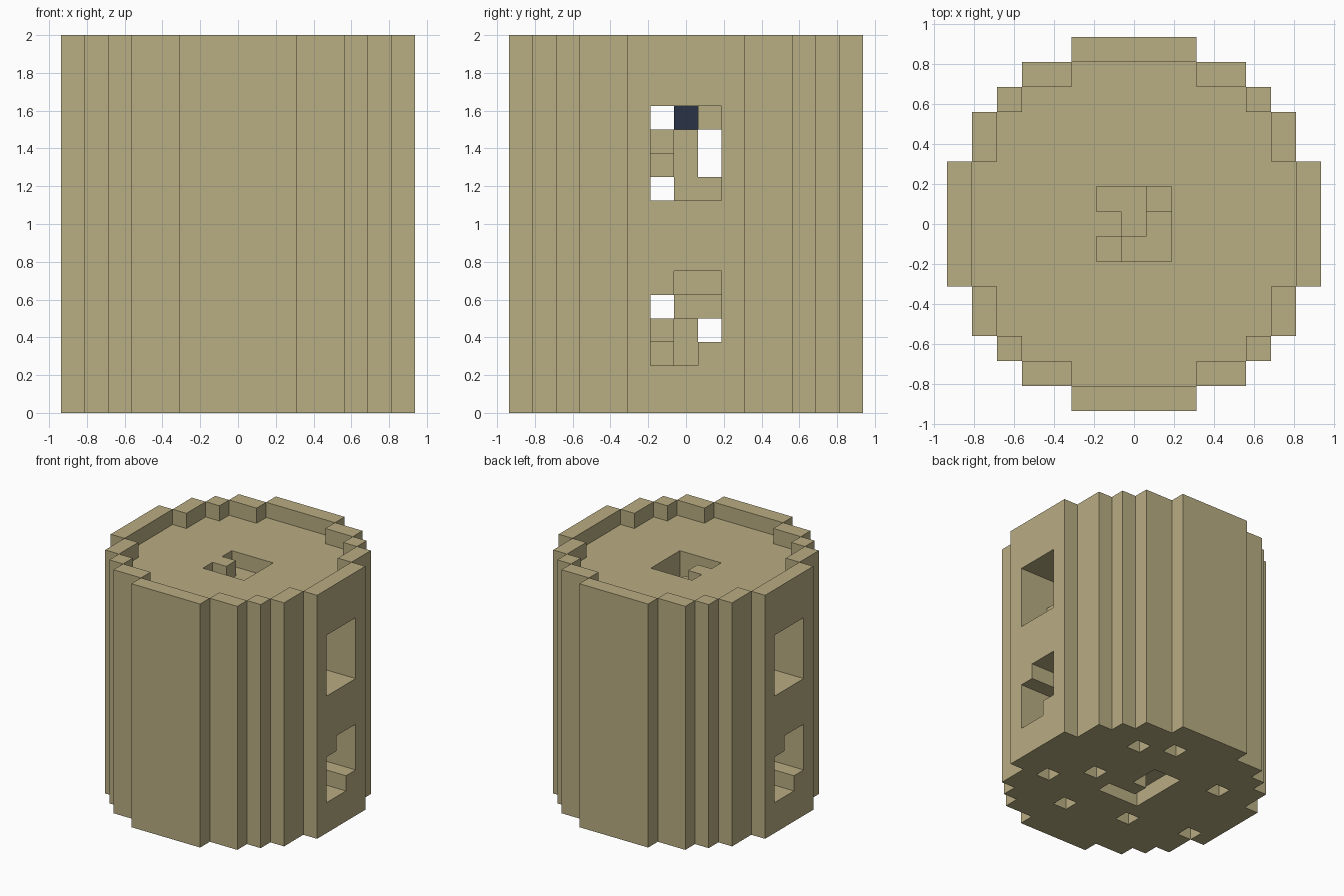
import bpy
import bmesh
from mathutils import Vector

S = 0.125                                  # block size
HALF = [7, 7, 7, 6, 6, 5, 4, 2]            # half width of each block row
THROUGH = "T"

cube = bpy.data.objects.get("Cube")
if cube:
    bpy.data.objects.remove(cube, do_unlink=True)


def material(name, rgb):
    m = bpy.data.materials.new(name)
    m.use_nodes = True
    m.diffuse_color = (*rgb, 1)
    m.node_tree.nodes["Principled BSDF"].inputs["Base Color"].default_value = (*rgb, 1)
    return m


def blocks_to_object(name, cells, mat):
    """Skin a set of blocks with outward faces only."""
    bm = bmesh.new()
    cache = {}

    def vert(p):
        key = tuple(round(c * 2) for c in p)
        if key not in cache:
            cache[key] = bm.verts.new(p * S)
        return cache[key]

    for x, y, z in cells:
        centre = Vector((x, y, z + 0.5))
        for axis in range(3):
            for sign in (-1, 1):
                n = Vector((0, 0, 0))
                n[axis] = sign
                if (x + int(n.x), y + int(n.y), z + int(n.z)) in cells:
                    continue
                u = Vector((0, 0, 0))
                u[(axis + 1) % 3] = 0.5
                v = n.cross(u)
                mid = centre + n * 0.5
                bm.faces.new([vert(mid + d) for d in (-u - v, u - v, u + v, v - u)])
    mesh = bpy.data.meshes.new(name)
    bm.to_mesh(mesh)
    bm.free()
    mesh.materials.append(mat)
    obj = bpy.data.objects.new(name, mesh)
    bpy.context.collection.objects.link(obj)
    return obj


def pattern(rows):
    """Yield column, row (from the bottom) and depth code of a carved pattern."""
    for r, row in enumerate(reversed(rows)):
        for c, code in enumerate(row):
            if code != ".":
                yield c - 1, r, code


stone = material("sandy_stone", (0.485, 0.418, 0.227))
navy = material("dark_navy", (0.023, 0.032, 0.061))

# Stepped round drum with a raised rim
drum = set()
for x in range(-7, 8):
    for y in range(-7, 8):
        if abs(x) <= HALF[abs(y)]:
            rim = abs(x) == HALF[abs(y)] or abs(y) == HALF[abs(x)]
            drum |= {(x, y, z) for z in range(16 if rim else 15)}

# Side windows, turned half round for the other side
for rows, base in ((["T74", "35T", "25T", "T55"], 9),
                   ([".33", "T55", "24T", "34."], 2)):
    for side in (1, -1):
        for c, r, code in pattern(rows):
            through = code == THROUGH
            depth = 15 if through and side == 1 else 3 if through else int(code)
            drum -= {(side * (7 - d), side * c, base + r) for d in range(depth)}

# Recess in the top floor
for c, r, depth in pattern(["113", ".13", "122"]):
    drum -= {(c, r - 1, 14 - d) for d in range(int(depth))}

# Recess and small pits in the underside
for c, r, depth in pattern(["11.", "11.", "1..", "111"]):
    drum.discard((c, r - 1, 0))
for x, y in ((3, 4), (1, 5), (5, -2), (3, 0), (-4, 3), (2, -4), (-2, -3), (-6, -2)):
    drum.discard((x, y, 0))

# Dark core block at the end of the upper window
core = {(0, 0, 12)}
blocks_to_object("drum_body", drum - core, stone)
blocks_to_object("core_block", core, navy)
